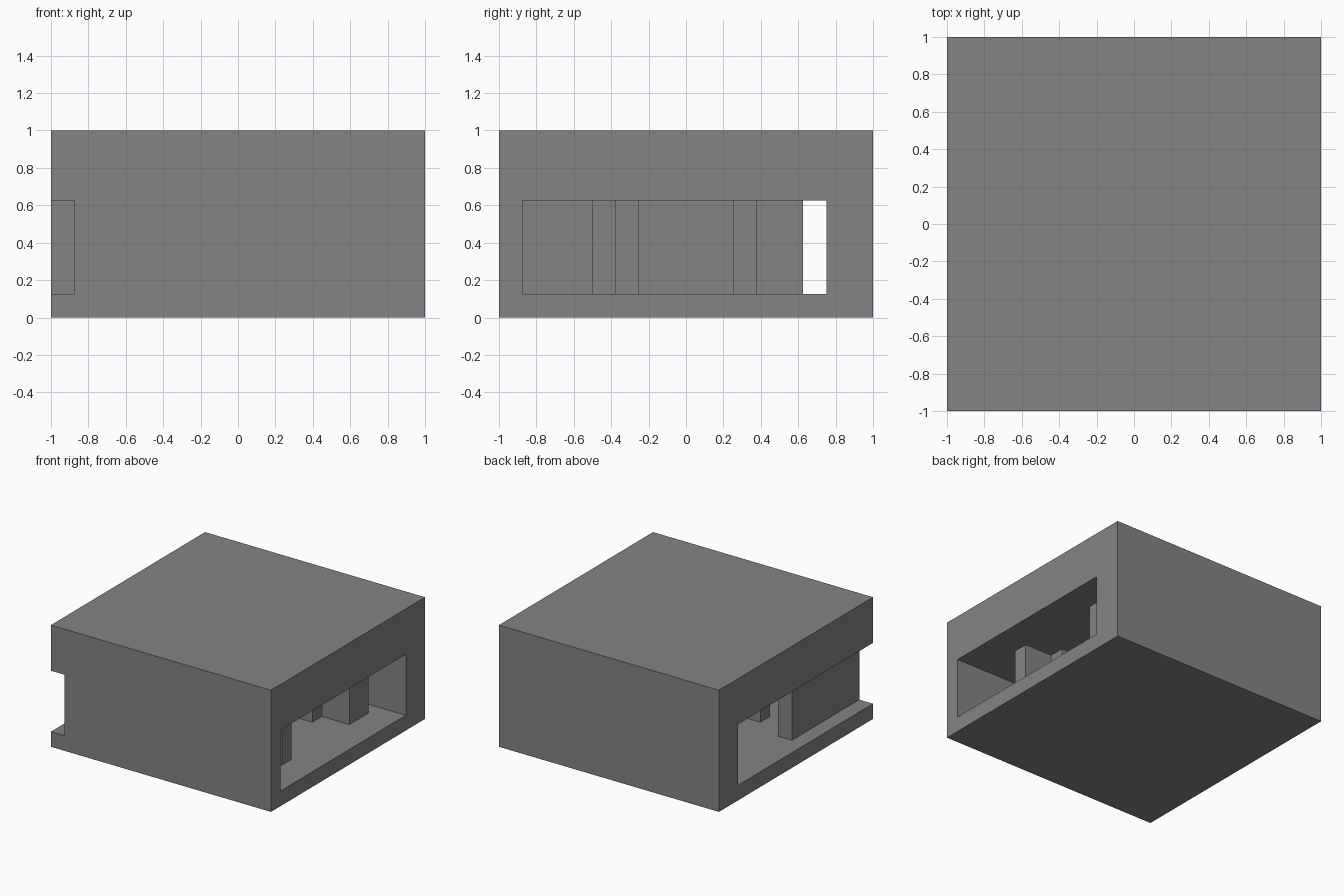
import bpy
import bmesh

CELL = 0.125  # all dimensions sit on a regular grid of this step

default_cube = bpy.data.objects.get("Cube")
if default_cube:
    bpy.data.objects.remove(default_cube, do_unlink=True)

grey = bpy.data.materials.new("plain grey")
grey.use_nodes = True
colour = (0.23, 0.23, 0.23, 1.0)
grey.diffuse_color = colour
for node in grey.node_tree.nodes:
    if node.type == "BSDF_PRINCIPLED":
        node.inputs["Base Color"].default_value = colour


def prism(name, outline, bottom, top):
    """Extrude a plan outline, given in grid cells, between two heights."""
    bm = bmesh.new()
    base = bm.faces.new([bm.verts.new((x * CELL, y * CELL, bottom * CELL)) for x, y in outline])
    raised = bmesh.ops.extrude_face_region(bm, geom=[base])["geom"]
    corners = [item for item in raised if isinstance(item, bmesh.types.BMVert)]
    bmesh.ops.translate(bm, verts=corners, vec=(0, 0, (top - bottom) * CELL))
    bmesh.ops.recalc_face_normals(bm, faces=bm.faces)
    mesh = bpy.data.meshes.new(name)
    bm.to_mesh(mesh)
    bm.free()
    mesh.materials.append(grey)
    obj = bpy.data.objects.new(name, mesh)
    bpy.context.collection.objects.link(obj)
    return obj


def rectangle(x0, x1, y0, y1):
    return [(x0, y0), (x1, y0), (x1, y1), (x0, y1)]


# Outer block
housing = prism("housing", rectangle(-8, 8, -8, 8), 0, 8)

# Passage through the block, leaving the front wall and the short side wall
passage = prism("passage_cutter", [
    (9, -7), (9, 6), (-9, 6), (-9, -9),
    (-7, -9), (-7, -1), (-6, -1), (-6, -7),
], 1, 5)
passage.hide_render = True
passage.hide_set(True)

cut = housing.modifiers.new("passage", "BOOLEAN")
cut.operation = "DIFFERENCE"
cut.solver = "EXACT"
cut.object = passage
bpy.context.view_layer.objects.active = housing
bpy.ops.object.modifier_apply(modifier=cut.name)
bpy.data.objects.remove(passage, do_unlink=True)

# Stepped core standing between floor and ceiling
prism("inner_core", [
    (-3, -4), (6, -4), (6, -3), (4, -3), (4, -2),
    (2, -2), (2, 2), (4, 2), (4, 3), (6, 3),
    (6, 5), (-3, 5), (-3, 3), (-4, 3), (-4, 2),
    (-2, 2), (-2, -2), (-4, -2), (-4, -3), (-3, -3),
], 1, 5)
